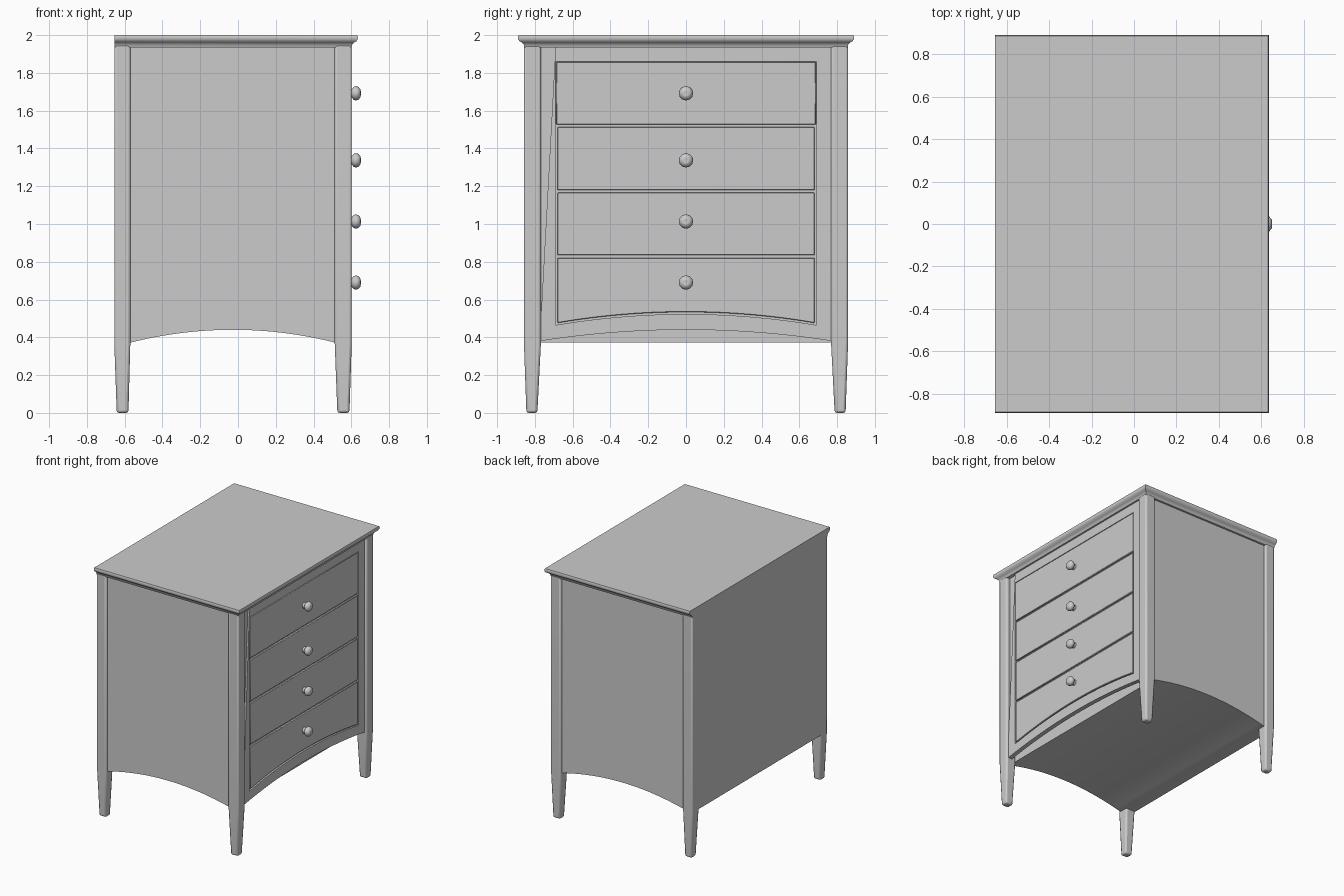
import bpy, bmesh, math
from mathutils import Vector, Matrix

cube = bpy.data.objects.get("Cube")
if cube:
    bpy.data.objects.remove(cube, do_unlink=True)

paint = bpy.data.materials.new("plain grey")
paint.use_nodes = True
GREY = (0.6, 0.6, 0.6, 1)
paint.diffuse_color = GREY
paint.node_tree.nodes["Principled BSDF"].inputs["Base Color"].default_value = GREY


def finish(name, bm, bevel=0, segments=2, angle=35):
    bmesh.ops.recalc_face_normals(bm, faces=bm.faces)
    mesh = bpy.data.meshes.new(name)
    bm.to_mesh(mesh)
    bm.free()
    mesh.materials.append(paint)
    ob = bpy.data.objects.new(name, mesh)
    bpy.context.collection.objects.link(ob)
    if bevel:
        mod = ob.modifiers.new("Soft edges", "BEVEL")
        mod.width, mod.segments = bevel, segments
        mod.limit_method = "ANGLE"
    bpy.ops.object.select_all(action="DESELECT")
    ob.select_set(True)
    bpy.context.view_layer.objects.active = ob
    bpy.ops.object.shade_smooth_by_angle(angle=math.radians(angle))
    return ob


def prism(bm, outline, axis, lo, hi):
    """Extrude an outline (across, z) along the x or y axis."""
    def point(p, d):
        return (d, p[0], p[1]) if axis == "x" else (p[0], d, p[1])
    face = bm.faces.new([bm.verts.new(point(p, lo)) for p in outline])
    out = bmesh.ops.extrude_face_region(bm, geom=[face])
    move = Vector((hi - lo, 0, 0)) if axis == "x" else Vector((0, hi - lo, 0))
    verts = [v for v in out["geom"] if isinstance(v, bmesh.types.BMVert)]
    bmesh.ops.translate(bm, verts=verts, vec=move)


def arch(a, b, z, rise, steps=24):
    return [(a + (b - a) * i / steps, z + rise * (1 - (2 * i / steps - 1) ** 2))
            for i in range(steps + 1)]


def loft(bm, rings):
    """Skin stacked rectangles given as (x0, x1, y0, y1, z)."""
    loops = [[bm.verts.new(p) for p in
              ((x0, y0, z), (x1, y0, z), (x1, y1, z), (x0, y1, z))]
             for x0, x1, y0, y1, z in rings]
    for low, high in zip(loops, loops[1:]):
        for i in range(4):
            j = (i + 1) % 4
            bm.faces.new((low[i], low[j], high[j], high[i]))
    bm.faces.new(loops[0])
    bm.faces.new(loops[-1])


BACK, FACE = -0.655, 0.586

# Table top with a hollow moulding on the front and sides, flush at the back
bm = bmesh.new()
edge = [(0.0, 1.935), (0.004, 1.95), (0.013, 1.96), (0.027, 1.968),
        (0.033, 1.977), (0.035, 1.99), (0.031, 2.0)]
loft(bm, [(BACK, 0.6 + d, -0.855 - d, 0.855 + d, z) for d, z in edge])
finish("table_top", bm)

# Carcass with an arched underside
bm = bmesh.new()
outline = [(BACK, 0.372)] + arch(-0.57, 0.515, 0.372, 0.068)
prism(bm, outline + [(0.515, 1.95), (BACK, 1.95)], "y", -0.838, 0.838)
finish("carcass", bm)

# Square posts that taper into feet
for x0, x1, f0, f1, end in ((BACK, -0.57, -0.642, -0.58, "back"),
                            (0.512, 0.602, 0.526, 0.59, "front")):
    for side, label in ((1, "left"), (-1, "right")):
        bm = bmesh.new()
        loft(bm, [(f0, f1, side * 0.787, side * 0.845, 0),
                  (x0, x1, side * 0.768, side * 0.858, 0.37),
                  (x0, x1, side * 0.768, side * 0.858, 1.95)])
        finish(end + "_" + label + "_leg", bm, 0.012)

# Backing behind the drawers
bm = bmesh.new()
prism(bm, arch(-0.78, 0.78, 0.38, 0.06) + [(0.78, 1.95), (-0.78, 1.95)],
      "x", 0.55, 0.572)
finish("drawer_backing", bm)

# Face frame: stiles and arched bottom rail in one piece, plus the top rail
bm = bmesh.new()
inner = arch(-0.69, 0.69, 0.465, 0.058)
outline = arch(-0.775, 0.775, 0.38, 0.06) + [(0.775, 1.95), (0.69, 1.95)]
prism(bm, outline + inner[::-1] + [(-0.69, 1.95)], "x", 0.555, FACE)
prism(bm, [(-0.69, 1.86), (0.69, 1.86), (0.69, 1.95), (-0.69, 1.95)],
      "x", 0.555, FACE)
finish("face_frame", bm)

# Drawer fronts, the lowest one arched along its bottom edge
levels = [1.857, 1.52, 1.173, 0.828]
for i, top in enumerate(levels):
    w = 0.687 if i == 0 else 0.681
    high = top if i == 0 else top - 0.007
    if i < 3:
        base = [(-w, levels[i + 1] + 0.007), (w, levels[i + 1] + 0.007)]
    else:
        base = arch(-w, w, 0.476, 0.058)
    bm = bmesh.new()
    prism(bm, base + [(w, high), (-w, high)], "x", 0.56, FACE)
    finish("drawer_front_%d" % (i + 1), bm, 0.003, 1)

# Turned knobs with a dimple in the middle
profile = [(0.024, 0.58), (0.022, 0.602), (0.034, 0.612), (0.038, 0.624),
           (0.034, 0.638), (0.02, 0.649), (0.01, 0.65), (0.0, 0.645)]
for i, z in enumerate((1.692, 1.337, 1.013, 0.69)):
    bm = bmesh.new()
    verts = [bm.verts.new((x, r, z)) for r, x in profile]
    edges = [bm.edges.new(pair) for pair in zip(verts, verts[1:])]
    bmesh.ops.spin(bm, geom=verts + edges, cent=(0, 0, z), axis=(1, 0, 0),
                   angle=math.tau, steps=12)
    bmesh.ops.remove_doubles(bm, verts=bm.verts, dist=0.0005)
    finish("drawer_knob_%d" % (i + 1), bm, angle=50)
